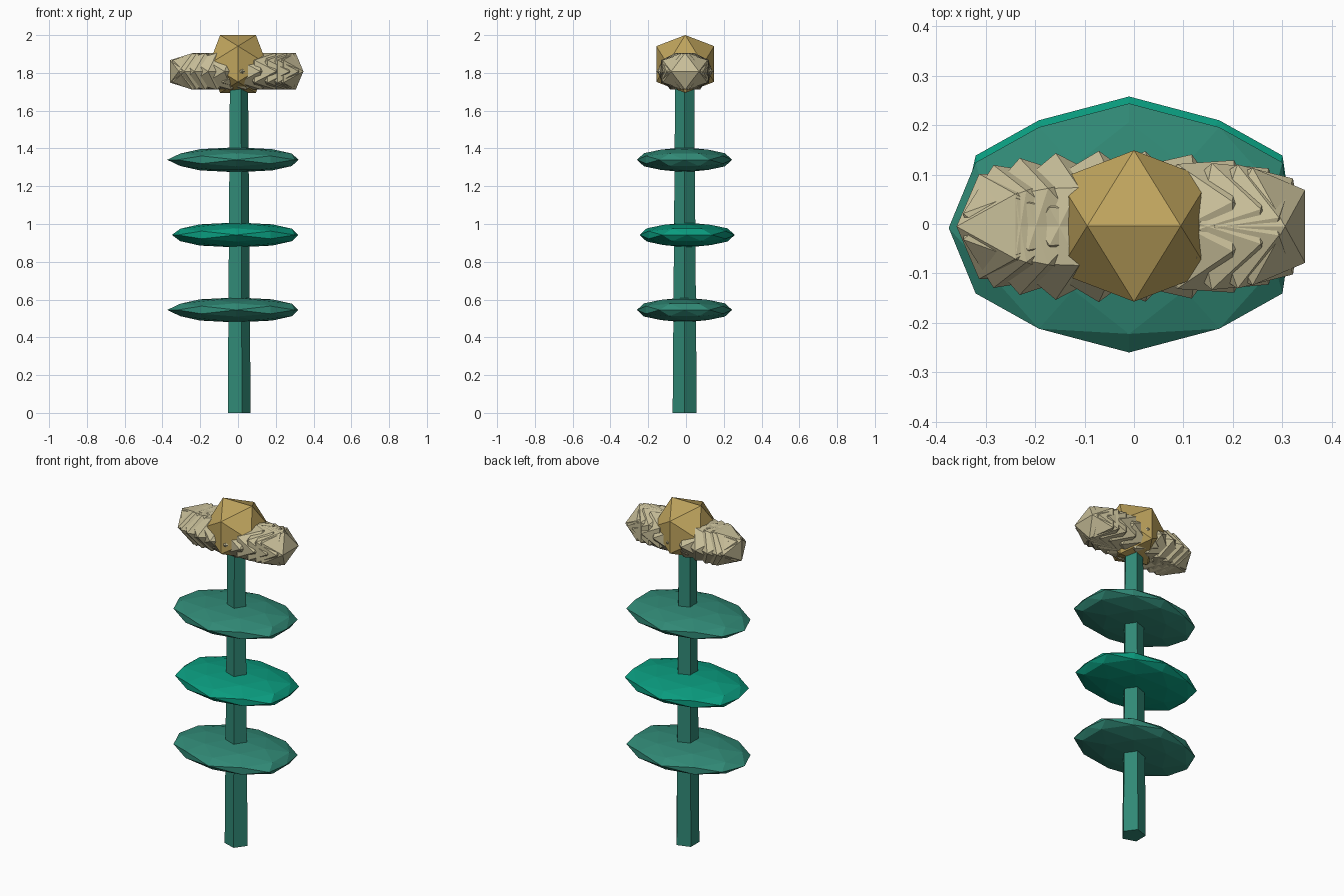
import bpy, bmesh, math, random
from mathutils import Matrix, Vector

if "Cube" in bpy.data.objects:
    bpy.data.objects.remove(bpy.data.objects["Cube"])

random.seed(4)


def material(name, rgb):
    m = bpy.data.materials.new(name)
    m.diffuse_color = (*rgb, 1)
    m.use_nodes = True
    m.node_tree.nodes["Principled BSDF"].inputs["Base Color"].default_value = m.diffuse_color
    return m


GREEN = material("stem green", (0.03, 0.25, 0.18))
BRIGHT = material("bright leaf green", (0.003, 0.33, 0.21))
CREAM = material("petal cream", (0.58, 0.52, 0.32))
GOLD = material("centre gold", (0.52, 0.37, 0.11))


def add_ico(bm, matrix, cuts=0):
    """Icosahedron with a level top edge, optionally split once and rounded."""
    part = bmesh.new()
    phi = (1 + math.sqrt(5)) / 2
    for a in (-1, 1):
        for b in (-phi, phi):
            for co in ((a, 0, b), (0, b, a), (b, a, 0)):
                part.verts.new(Vector(co).normalized())
    bmesh.ops.convex_hull(part, input=part.verts[:])
    if cuts:
        bmesh.ops.subdivide_edges(part, edges=part.edges[:], cuts=cuts, use_grid_fill=True)
        for v in part.verts:
            v.co.normalize()
    bmesh.ops.transform(part, matrix=matrix, verts=part.verts[:])
    bmesh.ops.recalc_face_normals(part, faces=part.faces[:])
    mesh = bpy.data.meshes.new("tmp")
    part.to_mesh(mesh)
    part.free()
    bm.from_mesh(mesh)
    bpy.data.meshes.remove(mesh)


def finish(bm, name, mat):
    mesh = bpy.data.meshes.new(name)
    bm.to_mesh(mesh)
    bm.free()
    mesh.materials.append(mat)
    obj = bpy.data.objects.new(name, mesh)
    bpy.context.collection.objects.link(obj)
    return obj


def place(loc, scale, spin=0):
    return Matrix.LocRotScale(Vector(loc), Matrix.Rotation(spin, 3, 'Z'), Vector(scale))


# Five-sided tapering stem
bpy.ops.mesh.primitive_cone_add(vertices=5, radius1=0.067, radius2=0.053, depth=1.76,
                                location=(0, -0.007, 0.88), rotation=(0, 0, -math.pi / 2 + math.tau / 4 * 2))
stem = bpy.context.object
stem.name = "stem"
stem.rotation_euler.z = -math.pi / 2
stem.data.materials.append(GREEN)

# Three flattened leaf discs, slightly uneven
for name, z, y, mat, x_min in (("lower_leaf", 0.545, -0.008, GREEN, -0.375),
                               ("middle_leaf", 0.942, 0.006, BRIGHT, -0.35),
                               ("upper_leaf", 1.34, -0.008, GREEN, -0.375)):
    bm = bmesh.new()
    add_ico(bm, place((-0.01, y, z), (0.365, 0.252, 0.066)), cuts=1)
    for v in bm.verts:
        v.co.x = max(x_min, min(0.32, v.co.x))
    finish(bm, name, mat)

# Spiky petal head: overlapping icosahedra spun step by step along a flat ring
bm = bmesh.new()
COUNT = 20
for i in range(COUNT):
    a = math.tau * i / COUNT
    add_ico(bm, place((0.24 * math.cos(a), 0.025 * math.sin(a) - 0.005, 1.808),
                      (0.125, 0.14, 0.114), a / 2))
finish(bm, "petals", CREAM)

# Golden flower centre
bm = bmesh.new()
add_ico(bm, place((0, -0.004, 1.847), (0.18, 0.18, 0.18)))
finish(bm, "flower_centre", GOLD)
